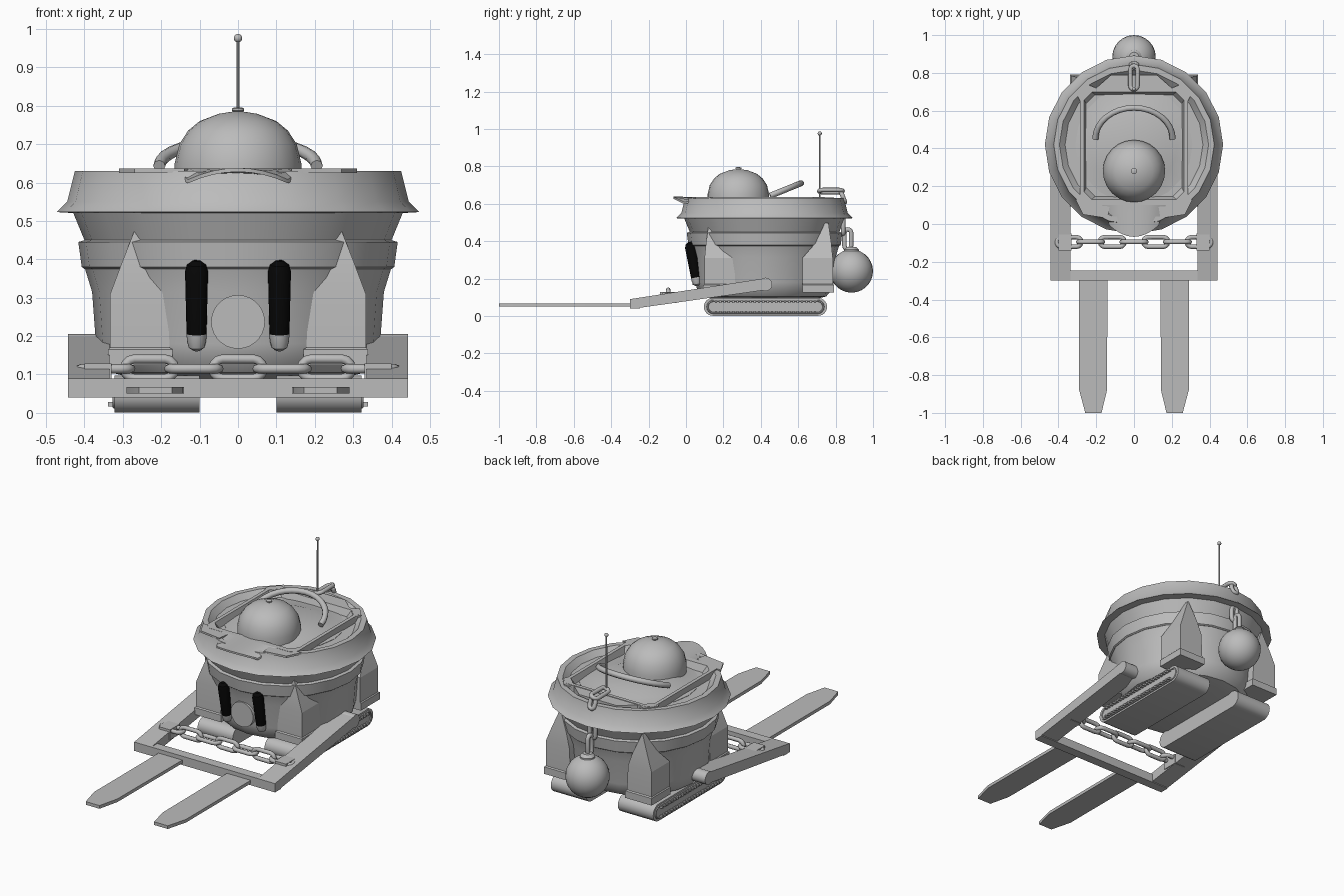
import bpy, bmesh, math
from mathutils import Vector, Matrix

cube = bpy.data.objects.get("Cube")
if cube:
    bpy.data.objects.remove(cube, do_unlink=True)


def material(name, value):
    m = bpy.data.materials.new(name)
    m.use_nodes = True
    m.diffuse_color = (value, value, value, 1)
    m.node_tree.nodes["Principled BSDF"].inputs["Base Color"].default_value = (value, value, value, 1)
    return m


GREY = material("plain grey", 0.5)
BLACK = material("eye black", 0.002)
CY = 0.42  # centre of the round body along y


def finish(name, bm, loc=(0, 0, 0), rot=(0, 0, 0), mats=(GREY,), angle=35):
    bmesh.ops.recalc_face_normals(bm, faces=bm.faces)
    me = bpy.data.meshes.new(name)
    bm.to_mesh(me)
    bm.free()
    ob = bpy.data.objects.new(name, me)
    bpy.context.collection.objects.link(ob)
    ob.location, ob.rotation_euler = loc, rot
    for m in mats:
        me.materials.append(m)
    bpy.ops.object.select_all(action="DESELECT")
    ob.select_set(True)
    bpy.context.view_layer.objects.active = ob
    bpy.ops.object.shade_smooth_by_angle(angle=math.radians(angle))
    return ob


def loft(rings, closed=False, caps=True):
    bm = bmesh.new()
    vs = [[bm.verts.new(p) for p in r] for r in rings]
    n = len(vs[0])
    for a, b in zip(vs, vs[1:] + (vs[:1] if closed else [])):
        for i in range(n):
            bm.faces.new((a[i], a[(i + 1) % n], b[(i + 1) % n], b[i]))
    if caps and not closed:
        bm.faces.new(vs[0])
        bm.faces.new(vs[-1])
    return bm


def circle(r, z, n):
    return [(r * math.cos(2 * math.pi * i / n), r * math.sin(2 * math.pi * i / n), z) for i in range(n)]


def lathe(name, profile, loc, n=20, rot=(0, 0, 0), **kw):
    return finish(name, loft([circle(r, z, n) for r, z in profile], **kw), loc, rot)


def box(name, lo, hi):
    lo, hi = Vector(lo), Vector(hi)
    bm = bmesh.new()
    bmesh.ops.create_cube(bm, size=1, matrix=Matrix.Translation((lo + hi) / 2) @ Matrix.Diagonal((*(hi - lo), 1)))
    return finish(name, bm)


def prism(name, outline, a, b, axis="z"):
    place = (lambda p, h: (p[0], p[1], h)) if axis == "z" else (lambda p, h: (h, p[0], p[1]))
    return finish(name, loft([[place(p, h) for p in outline] for h in (a, b)]))


def ball(name, loc, r):
    bm = bmesh.new()
    bmesh.ops.create_uvsphere(bm, u_segments=24, v_segments=14, radius=r)
    return finish(name, bm, loc)


def tube(name, pts, r, closed=False, loc=(0, 0, 0), rot=(0, 0, 0), n=8):
    pts = [Vector(p) for p in pts]
    normal = (pts[1] - pts[0]).cross(pts[len(pts) // 2] - pts[0]).normalized()
    rings = []
    for i, p in enumerate(pts):
        nxt = pts[(i + 1) % len(pts)] if closed else pts[min(i + 1, len(pts) - 1)]
        prv = pts[i - 1] if closed else pts[max(i - 1, 0)]
        side = (nxt - prv).normalized().cross(normal)
        rings.append([p + r * (math.cos(t) * side + math.sin(t) * normal)
                      for t in (2 * math.pi * k / n for k in range(n))])
    return finish(name, loft(rings, closed), loc, rot, angle=60)


def stadium(length, width, n=7):
    r, h = width / 2, (length - width) / 2
    arc = [math.pi * (i / (n - 1) - 0.5) for i in range(n)]
    right = [(h + r * math.cos(t), r * math.sin(t)) for t in arc]
    return right + [(-x, -y) for x, y in right]


def link(name, loc, rot, length=0.15, width=0.06, r=0.012):
    pts = [(x, y, 0) for x, y in stadium(length - 2 * r, width - 2 * r)]
    return tube(name, pts, r, True, loc, rot)


# Round body, bands and the hollow top rim
lathe("lower_body", [(0.27, 0.09), (0.33, 0.105), (0.36, 0.14), (0.37, 0.18), (0.38, 0.315), (0.40, 0.38)], (0, CY, 0))
lathe("middle_band", [(0.40, 0.375), (0.407, 0.38), (0.416, 0.445), (0.40, 0.45), (0.43, 0.523)], (0, CY, 0))
lathe("top_rim", [(0.42, 0.52), (0.472, 0.523), (0.445, 0.55), (0.425, 0.63), (0.395, 0.63), (0.365, 0.60),
                  (0.30, 0.60), (0.30, 0.52)], (0, CY, 0), closed=True)
lathe("deck", [(0.31, 0.58), (0.31, 0.602), (0.23, 0.612), (0.18, 0.63)], (0, CY, 0))

# Square frame around the deck
def rounded(hx, y0, y1, c):
    return [(hx - c, y0), (hx, y0 + c), (hx, y1 - c), (hx - c, y1),
            (c - hx, y1), (-hx, y1 - c), (-hx, y0 + c), (c - hx, y0)]


frame = [[(x, y, z) for x, y in rounded(hx, y0, y1, c)] for hx, y0, y1, c, z in
         ((0.285, 0.10, 0.72, 0.03, 0.59), (0.285, 0.10, 0.72, 0.03, 0.637),
          (0.265, 0.13, 0.70, 0.04, 0.637), (0.25, 0.15, 0.68, 0.05, 0.59))]
finish("deck_frame", loft(frame, closed=True))

# Flat tabs joining the frame corners to the rim
for sx in (-1, 1):
    prism("front_tab", [(sx * 0.31, 0.13), (sx * 0.27, 0.05), (sx * 0.14, 0.03), (sx * 0.13, 0.09), (sx * 0.27, 0.13)], 0.625, 0.636)
    prism("rear_tab", [(sx * 0.30, 0.68), (sx * 0.25, 0.74), (sx * 0.20, 0.72), (sx * 0.28, 0.64)], 0.625, 0.636)
prism("rear_brace", [(-0.20, 0.72), (0.20, 0.72), (0.12, 0.79), (-0.12, 0.79)], 0.60, 0.634)

# Curved front visor
rings = []
for i in range(9):
    x = -0.13 + 0.26 * i / 8
    k = (x / 0.13) ** 2
    z, y = 0.638 - 0.03 * k, -0.068 + 0.06 * k
    rings.append([(x, y, z - 0.01), (x, y, z), (x * 1.3, 0.10, 0.637), (x * 1.3, 0.10, 0.62)])
finish("front_visor", loft(rings))

# Dome, its knob and the tilted arch behind it
lathe("dome", [(0.165, 0.60), (0.165, 0.65), (0.153, 0.70), (0.13, 0.735), (0.10, 0.76), (0.05, 0.779), (0.012, 0.785)],
      (0, 0.28, 0), n=24)
lathe("dome_knob", [(0.008, 0.78), (0.016, 0.787), (0.016, 0.793), (0.008, 0.796)], (0, 0.28, 0), n=12)
arch = [(0.205 * math.cos(t), 0.45 + 0.165 * math.sin(t), 0.643 + 0.067 * math.sin(t))
        for t in (math.pi * i / 16 for i in range(17))]
tube("tilted_arch", arch, 0.016)

# Antenna
lathe("antenna_rod", [(0.005, 0.60), (0.004, 0.97)], (0, 0.715, 0), n=8)
ball("antenna_tip", (0, 0.715, 0.976), 0.011)

# Rear chain and hanging ball
link("rim_link", (0, 0.775, 0.668), (-0.33, 0, math.pi / 2), 0.15, 0.065)
link("rim_link", (0, 0.84, 0.635), (0, 1.2, math.pi / 2), 0.08, 0.055)
link("hanging_link", (0, 0.84, 0.48), (math.pi / 2, math.pi / 2, 0), 0.11, 0.06)
link("hanging_link", (0, 0.865, 0.41), (0, math.pi / 2, 0), 0.13, 0.06)
lathe("ball_neck", [(0.04, 0.335), (0.04, 0.355), (0.025, 0.37)], (0, 0.885, 0), n=16)
ball("hanging_ball", (0, 0.885, 0.24), 0.115)

# Corner posts: a box with a foot and a tall pointed top
for name, side in (("front_post", -1), ("rear_post", 1)):
    for sx in (-1, 1):
        levels = ((0.17, 0.338, 0.35, 0.125), (0.17, 0.338, 0.35, 0.165), (0.178, 0.333, 0.343, 0.17),
                  (0.185, 0.333, 0.343, 0.31), (0.21, 0.303, 0.335, 0.39), (0.255, 0.261, 0.32, 0.497))
        rings = []
        for x0, x1, out, z in levels:
            deep = 0.18 if z < 0.35 else (0.30 if z > 0.45 else 0.25)
            rings.append([(sx * x, CY + 0.022 + side * y, z) for x, y in ((x0, out), (x1, out), (x1, deep), (x0, deep))])
        finish(name, loft(rings), angle=20)

# Eyes: tilted capsules, black above and grey at the foot
for sx in (-1, 1):
    prof = [(0.008, -0.12), (0.02, -0.112), (0.025, -0.095), (0.026, -0.075), (0.03, 0.09), (0.025, 0.107), (0.01, 0.118)]
    bm = loft([circle(r, z, 16) for r, z in prof])
    for f in bm.faces:
        f.material_index = 1 if f.calc_center_median().z > -0.08 else 0
    finish("eye", bm, (sx * 0.108, 0.04, 0.28), (0.17, 0, 0), mats=(GREY, BLACK))
lathe("nose", [(0.07, 0), (0.07, 0.06)], (0, 0.095, 0.237), n=28, rot=(math.pi / 2, 0, 0))

# Tracks with a raised side loop and small studs
for sx in (-1, 1):
    prism("track", [(0.425 + y, 0.049 + z) for y, z in stadium(0.66, 0.096, 9)], sx * 0.10, sx * 0.322, "x")
    loop = [(sx * 0.322, 0.425 + y, 0.049 + z) for y, z in stadium(0.62, 0.066, 9)]
    tube("track_side_loop", loop, 0.005, True, n=6)
    for i in range(24):
        for z in (0.022, 0.076):
            y = 0.16 + 0.53 * i / 23
            box("track_stud", (sx * 0.33 - 0.009, y - 0.006, z - 0.006), (sx * 0.33 + 0.009, y + 0.006, z + 0.006))

# Lifting arms, cross bar and forks
for sx in (-1, 1):
    prism("lift_arm", [(-0.30, 0.04), (-0.24, 0.045), (0.43, 0.14), (0.43, 0.203), (-0.30, 0.09)], sx * 0.335, sx * 0.443, "x")
    lathe("arm_pivot", [(0.036, -0.06), (0.036, 0.06)], (sx * 0.383, 0.425, 0.169), n=20, rot=(0, math.pi / 2, 0))
    prism("fork", [(sx * x, y) for x, y in ((0.14, -0.27), (0.29, -0.27), (0.29, -0.88), (0.258, -1), (0.172, -1), (0.143, -0.88))],
          0.05, 0.068)
    box("chain_mount", (sx * 0.365 - 0.035, -0.14, 0.07), (sx * 0.365 + 0.035, -0.05, 0.128))
box("fork_cross_bar", (-0.443, -0.30, 0.04), (0.443, -0.246, 0.09))

# Front chain
for i in range(-3, 4):
    link("front_chain_link", (0.115 * i, -0.095, 0.115), (0 if i % 2 else math.pi / 2, 0, 0), 0.155, 0.075)
